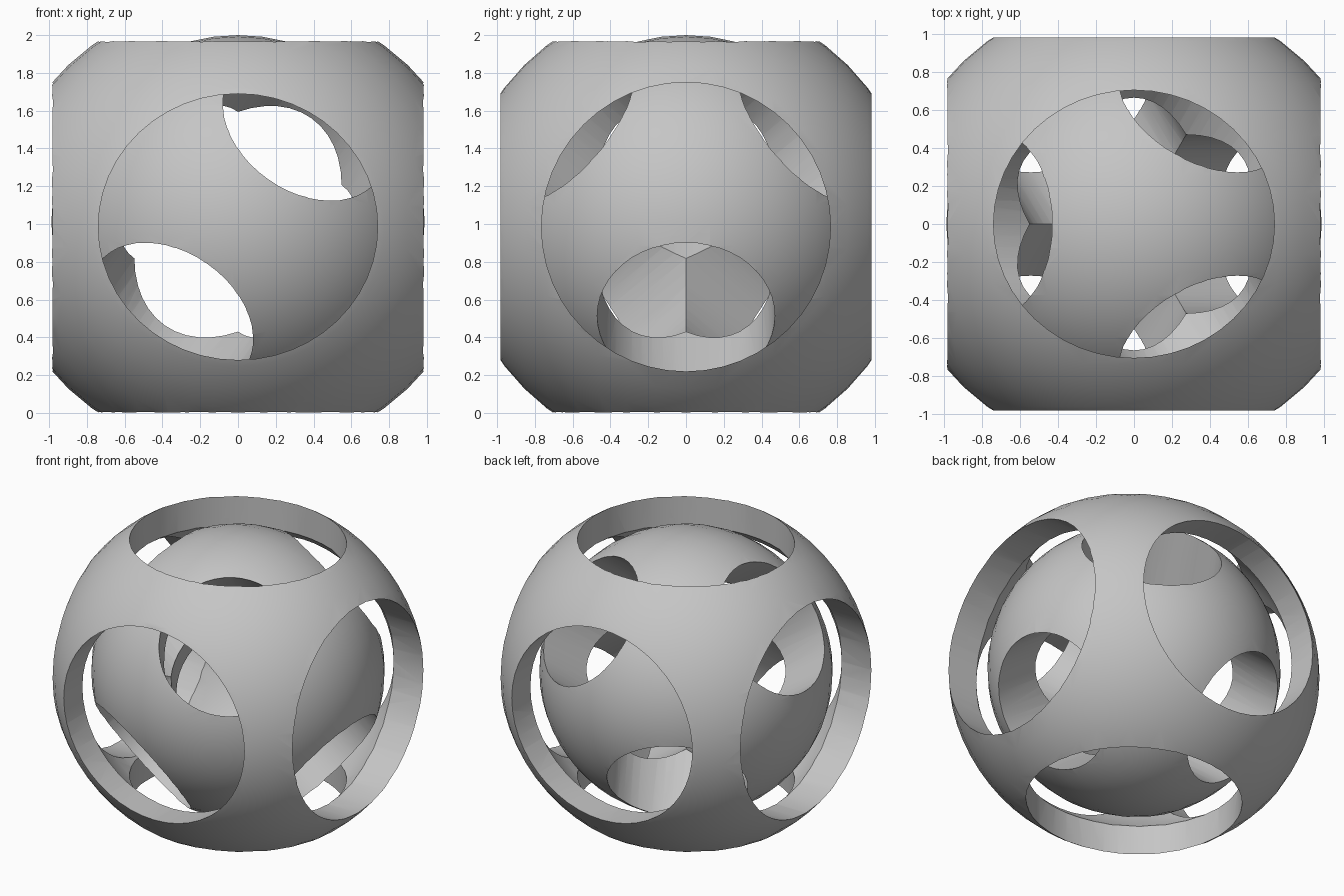
import bpy
import math
from mathutils import Matrix, Vector

cube = bpy.data.objects.get("Cube")
if cube:
    bpy.data.objects.remove(cube, do_unlink=True)

# One plain grey for everything
GREY = (0.56, 0.56, 0.56, 1.0)
grey = bpy.data.materials.new("plain grey")
grey.use_nodes = True
grey.diffuse_color = GREY
grey.node_tree.nodes["Principled BSDF"].inputs["Base Color"].default_value = GREY


def sphere(name, radius):
    """Sphere whose poles point to the front and back."""
    bpy.ops.mesh.primitive_uv_sphere_add(segments=48, ring_count=24, radius=radius)
    obj = bpy.context.object
    obj.name = name
    obj.data.transform(Matrix.Rotation(math.pi / 2, 4, "X"))
    return obj


def bore(axis, radius):
    """Long cylinder through the origin along an axis, used as a cutter."""
    bpy.ops.mesh.primitive_cylinder_add(vertices=48, radius=radius, depth=4)
    obj = bpy.context.object
    obj.data.transform(Vector(axis).to_track_quat("Z", "Y").to_matrix().to_4x4())
    return obj


def cut(obj, cutters):
    """Subtract every cutter, then remove it."""
    for cutter in cutters:
        mod = obj.modifiers.new("cut", "BOOLEAN")
        mod.operation = "DIFFERENCE"
        mod.solver = "EXACT"
        mod.object = cutter
        bpy.context.view_layer.objects.active = obj
        bpy.ops.object.modifier_apply(modifier=mod.name)
        bpy.data.objects.remove(cutter, do_unlink=True)


def finish(obj, scale, height):
    """Stretch, place, colour and smooth a part."""
    obj.data.transform(Matrix.Translation((0, 0, height)) @ Matrix.Diagonal((*scale, 1)))
    obj.data.materials.clear()
    obj.data.materials.append(grey)
    bpy.ops.object.select_all(action="DESELECT")
    obj.select_set(True)
    bpy.context.view_layer.objects.active = obj
    bpy.ops.object.shade_smooth_by_angle(angle=math.radians(35))


# Outer shell: hollow sphere with a round window on each of its six sides
shell = sphere("outer_shell", 1)
cut(shell, [sphere("hollow", 0.86),
            bore((1, 0, 0), 0.632),
            bore((0, 1, 0), 0.582),
            bore((0, 0, 1), 0.582)])
finish(shell, (1.271, 1.211, 1.211), 0.985)

# Inner ball: solid, with three square-on tunnels tipped to stand on a corner
ball = sphere("inner_ball", 0.988)
tilt = math.atan(math.sqrt(0.5))
axes = [(math.cos(a) * math.cos(tilt), math.sin(a) * math.cos(tilt), math.sin(tilt))
        for a in (math.pi / 3, math.pi, -math.pi / 3)]
cut(ball, [bore(axis, 0.475) for axis in axes])
finish(ball, (1, 0.99, 1), 1.012)
